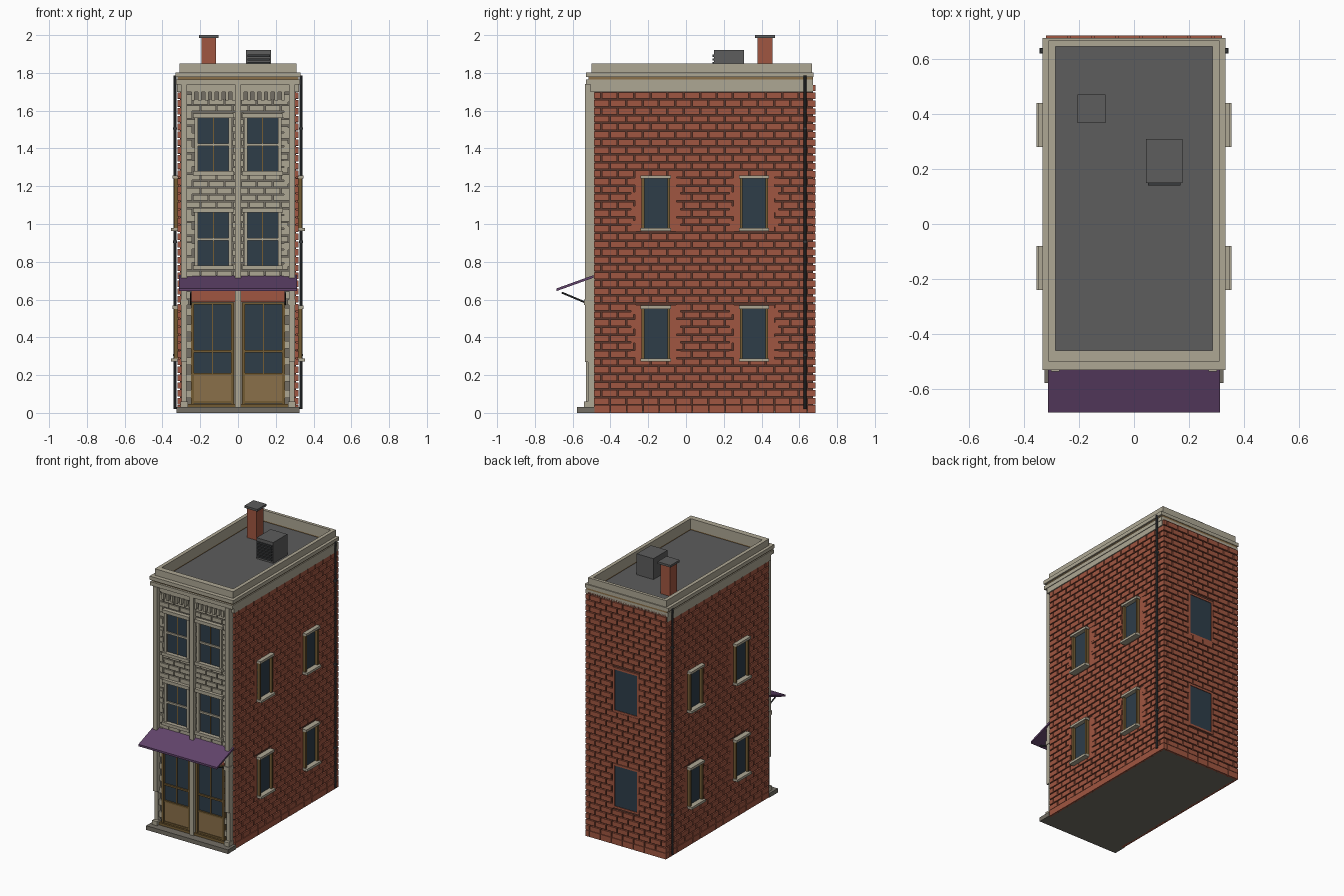
import bpy, bmesh, math
from mathutils import Vector

if "Cube" in bpy.data.objects:
    bpy.data.objects.remove(bpy.data.objects["Cube"])


def lin(c):
    c /= 255
    return c / 12.92 if c <= 0.04045 else ((c + 0.055) / 1.055) ** 2.4


def material(name, r, g, b):
    m = bpy.data.materials.new(name)
    m.diffuse_color = (lin(r), lin(g), lin(b), 1)
    m.use_nodes = True
    m.node_tree.nodes["Principled BSDF"].inputs["Base Color"].default_value = m.diffuse_color
    return m


BRICK = material("red brick", 160, 86, 65)
MORTAR = material("dark mortar", 88, 54, 44)
STONE = material("pale stone", 174, 167, 148)
GREY = material("grey stone", 116, 111, 101)
WOOD = material("brown wood", 116, 92, 52)
PANEL = material("tan panel", 138, 112, 74)
GLASS = material("blue glass", 46, 61, 73)
PURPLE = material("purple canvas", 98, 68, 108)
ROOF = material("roof grey", 93, 93, 93)
METAL = material("dark metal", 56, 59, 61)


def boxes(name, items, mat):
    """One object from (x0, x1, y0, y1, z0, z1) boxes."""
    bm = bmesh.new()
    for x0, x1, y0, y1, z0, z1 in items:
        v = [bm.verts.new((x, y, z)) for x in (x0, x1) for y in (y0, y1) for z in (z0, z1)]
        for f in ((0, 1, 3, 2), (4, 6, 7, 5), (0, 4, 5, 1), (2, 3, 7, 6), (0, 2, 6, 4), (1, 5, 7, 3)):
            bm.faces.new([v[i] for i in f])
    bmesh.ops.recalc_face_normals(bm, faces=bm.faces)
    me = bpy.data.meshes.new(name)
    bm.to_mesh(me)
    bm.free()
    me.materials.append(mat)
    ob = bpy.data.objects.new(name, me)
    bpy.context.collection.objects.link(ob)
    return ob


def on(side, u0, u1, d0, d1, z0, z1):
    """Box on a wall: u runs along the wall, d outwards from the centre."""
    return {"right": (d0, d1, u0, u1, z0, z1), "left": (-d1, -d0, u0, u1, z0, z1),
            "back": (u0, u1, d0, d1, z0, z1), "front": (u0, u1, -d1, -d0, z0, z1)}[side]


def courses(side, u0, u1, d0, d1, z0, z1, rows, length, gap, holes):
    """Running-bond blocks, cut around holes (u0, u1, z0, z1)."""
    out = []
    h = (z1 - z0) / rows
    for r in range(rows):
        a, b = z0 + r * h, z0 + (r + 1) * h - gap
        cuts = sorted((q[0], q[1]) for q in holes if q[2] < (a + b) / 2 < q[3])
        u = u0 - (length / 2 if r % 2 else 0)
        while u < u1:
            spans = [(max(u, u0), min(u + length - gap, u1))]
            for c0, c1 in cuts:
                spans = [s for p, q in spans for s in ((p, min(q, c0)), (max(p, c1), q)) if s[1] > s[0]]
            out += [on(side, p, q, d0, d1, a, b) for p, q in spans if q - p > 0.008]
            u += length
    return out


def rod(name, p, q, r, mat, n=10):
    p, q = Vector(p), Vector(q)
    bpy.ops.mesh.primitive_cylinder_add(vertices=n, radius=r, depth=(q - p).length, location=(p + q) / 2)
    ob = bpy.context.object
    ob.name = name
    ob.rotation_euler = (q - p).to_track_quat("Z", "Y").to_euler()
    ob.data.materials.append(mat)
    bpy.ops.object.shade_smooth_by_angle()


def ring(name, x, y0, y1, z0, z1, mat):
    """Rectangular band around the roof well."""
    ix, iy0, iy1 = 0.285, -0.46, 0.645
    boxes(name, [(-x, -ix, y0, y1, z0, z1), (ix, x, y0, y1, z0, z1),
                 (-ix, ix, y0, iy0, z0, z1), (-ix, ix, iy1, y1, z0, z1)], mat)


# Core, floor and roof
boxes("wall_core", [(-0.308, 0.308, -0.485, 0.672, 0.01, 1.75)], MORTAR)
boxes("floor_slab", [(-0.306, 0.306, -0.485, 0.67, 0, 0.01)], GREY)
boxes("roof_deck", [(-0.3, 0.3, -0.48, 0.66, 1.75, 1.77)], ROOF)
boxes("front_step", [(-0.325, 0.325, -0.578, -0.485, 0, 0.03)], GREY)

# Brick side walls and windows
FLOORS = ((0.275, 0.565), (0.965, 1.255))
BAYS = ((-0.235, -0.085), (0.285, 0.435))
side_bricks, surround, glass, frames, trims = [], [], [], [], []
for s in ("left", "right"):
    holes = [(a - 0.03, b + 0.03, z0, z1) for a, b in BAYS for z0, z1 in FLOORS]
    side_bricks += courses(s, -0.487, 0.672, 0.3, 0.319, 0.045, 1.705, 40, 0.087, 0.008, holes)
    side_bricks += courses(s, -0.487, 0.672, 0.3, 0.32, 0, 0.045, 1, 0.087, 0.003, [])
    for a, b in BAYS:
        for z0, z1 in FLOORS:
            surround += [on(s, a - 0.034, a, 0.3, 0.317, z0 - 0.005, z1 + 0.005),
                         on(s, b, b + 0.034, 0.3, 0.317, z0 - 0.005, z1 + 0.005)]
            for k in range(4):  # toothed edge
                zt = z0 + 0.02 + k * 0.075
                surround += [on(s, a - 0.055, a - 0.03, 0.3, 0.3195, zt, zt + 0.034),
                             on(s, b + 0.03, b + 0.055, 0.3, 0.3195, zt, zt + 0.034)]
            glass.append(on(s, a, b, 0.3, 0.318, z0, z1))
            frames += [on(s, a, a + 0.014, 0.31, 0.338, z0, z1), on(s, b - 0.014, b, 0.31, 0.338, z0, z1)]
            trims += [on(s, a - 0.005, b + 0.005, 0.31, 0.348, z1 - 0.014, z1 + 0.003),
                      on(s, a - 0.005, b + 0.005, 0.31, 0.355, z0 - 0.003, z0 + 0.014)]
boxes("side_bricks", side_bricks, BRICK)
boxes("side_window_frames", frames, WOOD)
boxes("side_sills_and_lintels", trims, STONE)

# Brick back wall with two plain windows
holes = [(-0.1, 0.1, z0 - 0.01, z1 + 0.01) for z0, z1 in FLOORS]
back = courses("back", -0.319, 0.319, 0.665, 0.685, 0.045, 1.745, 41, 0.087, 0.008, holes)
back += courses("back", -0.319, 0.319, 0.665, 0.685, 0, 0.045, 1, 0.087, 0.003, [])
boxes("back_bricks", back, BRICK)
for z0, z1 in FLOORS:
    glass.append(on("back", -0.09, 0.09, 0.665, 0.68, z0, z1))
    surround += [on("back", -0.105, -0.09, 0.665, 0.684, z0, z1), on("back", 0.09, 0.105, 0.665, 0.684, z0, z1),
                 on("back", -0.105, 0.105, 0.665, 0.684, z0 - 0.015, z0),
                 on("back", -0.105, 0.105, 0.665, 0.684, z1, z1 + 0.015)]
boxes("window_brick_surrounds", surround, BRICK)

# Stone front with upper windows
UPPER = ((0.77, 1.07), (1.27, 1.57))
boxes("front_backing", [on("front", -0.295, 0.295, 0.48, 0.494, 0.6, 1.74)], GREY)
holes = [(c - 0.1, c + 0.1, z0 - 0.01, z1 + 0.015) for c in (-0.13, 0.13) for z0, z1 in UPPER]
boxes("front_stone_blocks",
      courses("front", -0.28, 0.28, 0.485, 0.503, 0.65, 1.67, 28, 0.085, 0.007, holes), STONE)
stone, bars = [], []
for c in (-0.13, 0.13):
    for z0, z1 in UPPER:
        zm = (z0 + z1) / 2
        glass.append(on("front", c - 0.085, c + 0.085, 0.485, 0.498, z0, z1))
        stone += [on("front", c + k - 0.009, c + k + 0.009, 0.485, 0.513, z0, z1) for k in (-0.09, 0.09)]
        stone += [on("front", c - 0.108, c + 0.108, 0.485, 0.524, z1 - 0.008, z1 + 0.016),
                  on("front", c - 0.108, c + 0.108, 0.485, 0.526, z0 - 0.012, z0 + 0.01),
                  on("front", c - 0.085, c + 0.085, 0.485, 0.508, zm - 0.007, zm + 0.007)]
        bars.append(on("front", c - 0.003, c + 0.003, 0.49, 0.502, z0, z1))
    # Dentils under the cornice
    stone += [on("front", c + k * 0.036 - 0.009, c + k * 0.036 + 0.009, 0.49, 0.518, 1.655, 1.7) for k in range(-3, 4)]
    stone.append(on("front", c - 0.125, c + 0.125, 0.485, 0.512, 1.7, 1.74))
boxes("front_window_trim", stone, STONE)

# Pilasters with stepped bases and toothed edges
pil = [on("front", -0.016, 0.016, 0.485, 0.53, 0.03, 1.74)]
quoins = []
for s in (-1, 1):
    for w0, w1, d, z0, z1 in ((0.27, 0.302, 0.535, 0.27, 1.74), (0.272, 0.3, 0.518, 0.03, 0.27),
                              (0.265, 0.305, 0.54, 0.03, 0.06), (0.263, 0.305, 0.54, 0.57, 0.6)):
        pil.append(on("front", min(s * w0, s * w1), max(s * w0, s * w1), 0.485, d, z0, z1))
    for k in range(19):
        z = 0.08 + k * 0.087
        quoins.append(on("front", min(s * 0.243, s * 0.28), max(s * 0.243, s * 0.28), 0.485, 0.508, z, z + 0.04))
boxes("pilasters", pil, STONE)
boxes("pilaster_quoins", quoins, STONE)
boxes("ground_floor_wall", [on("front", -0.29, 0.29, 0.48, 0.493, 0.03, 0.6)], GREY)

# Shopfront
wood, panels = [on("front", -0.27, 0.27, 0.48, 0.52, 0.03, 0.048)], []
for c in (-0.135, 0.135):
    wood += [on("front", c + k - 0.008, c + k + 0.008, 0.48, 0.512, 0.04, 0.585) for k in (-0.105, 0.105)]
    wood += [on("front", c - 0.1, c + 0.1, 0.48, 0.51, z, z + 0.012) for z in (0.05, 0.2, 0.32, 0.573)]
    panels.append(on("front", c - 0.1, c + 0.1, 0.48, 0.505, 0.06, 0.2))
    glass.append(on("front", c - 0.1, c + 0.1, 0.48, 0.499, 0.2, 0.58))
    bars.append(on("front", c - 0.003, c + 0.003, 0.49, 0.504, 0.21, 0.575))
boxes("shopfront_frame", wood, WOOD)
boxes("shopfront_panels", panels, PANEL)
boxes("fascia_board", [on("front", -0.245, 0.245, 0.48, 0.51, 0.588, 0.65)], BRICK)
boxes("glazing_bars", bars, WOOD)
boxes("window_glass", glass, GLASS)

# Awning: sloped canvas made by shearing a flat slab
awning = boxes("awning", [(-0.312, 0.312, -0.685, -0.49, 0, 0.014)], PURPLE)
for v in awning.data.vertices:
    v.co.z += 0.645 + (v.co.y + 0.685) * 0.36
for x in (-0.25, 0.25):
    rod("awning_stay", (x, -0.658, 0.637), (x, -0.51, 0.575), 0.005, METAL)

# Cornice and parapet
ring("cornice_frieze", 0.323, -0.505, 0.672, 1.7, 1.738, STONE)
ring("cornice_lower", 0.327, -0.53, 0.672, 1.738, 1.765, STONE)
ring("cornice_groove", 0.32, -0.515, 0.672, 1.765, 1.777, PANEL)
ring("cornice_upper", 0.332, -0.53, 0.675, 1.777, 1.803, STONE)
ring("parapet", 0.311, -0.5, 0.667, 1.803, 1.85, STONE)

# Rain pipes with wall clips
for x in (-0.334, 0.334):
    rod("rain_pipe", (x, 0.63, 0.02), (x, 0.63, 1.785), 0.008, METAL)
    for z in (0.3, 0.9, 1.5):
        boxes("pipe_clip", [(x - 0.01, x + 0.01, 0.62, 0.64, z, z + 0.012)], METAL)

# Chimney and cooling unit
boxes("chimney", [(-0.193, -0.117, 0.378, 0.458, 1.765, 1.985)], BRICK)
boxes("chimney_cap", [(-0.206, -0.103, 0.366, 0.47, 1.985, 2.0)], ROOF)
boxes("cooling_unit", [(0.043, 0.176, 0.148, 0.308, 1.765, 1.92)], ROOF)
boxes("cooling_louvres", [(0.05, 0.169, 0.14, 0.15, 1.785 + k * 0.02, 1.797 + k * 0.02) for k in range(6)], METAL)
